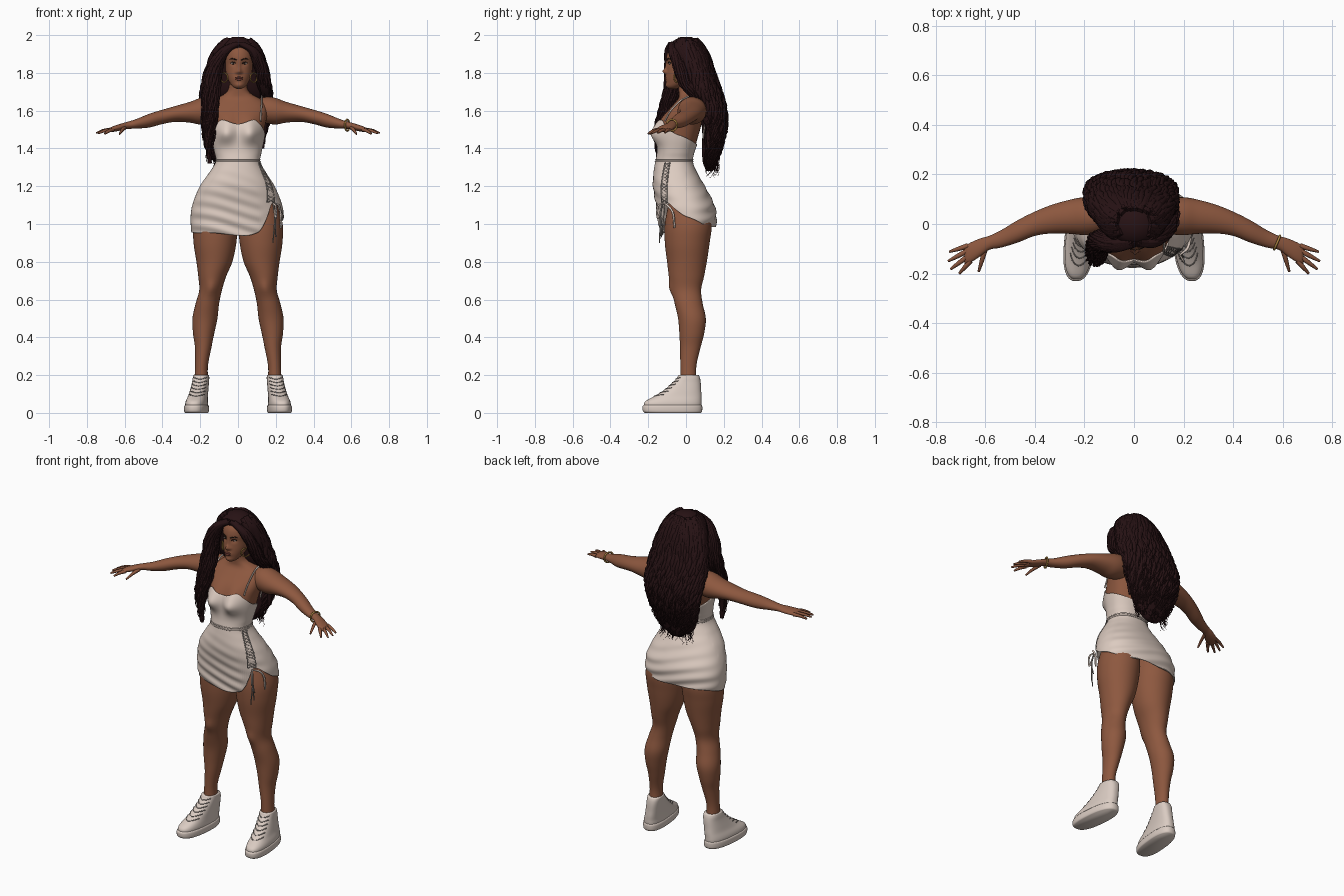
import bpy, bmesh, random
from math import sin, cos, radians, pi, exp, acos, copysign
from mathutils import Vector

random.seed(4)
if "Cube" in bpy.data.objects:
    bpy.data.objects.remove(bpy.data.objects["Cube"])


def material(name, *rgb):
    m = bpy.data.materials.new(name)
    m.use_nodes = True
    m.diffuse_color = (*rgb, 1)
    bsdf = m.node_tree.nodes["Principled BSDF"]
    bsdf.inputs["Base Color"].default_value = (*rgb, 1)
    bsdf.inputs["Roughness"].default_value = 0.7
    return m


SKIN = material("brown skin", .27, .098, .05)
HAIR = material("dark hair", .02, .006, .007)
CLOTH = material("cream cloth", .72, .60, .53)
SHOE = material("off white shoe", .70, .60, .54)
LACE = material("grey lace", .27, .24, .22)
GOLD = material("gold", .45, .25, .06)
LIP = material("lip", .20, .055, .04)
EYE = material("eye white", .5, .42, .38)
DARK = material("dark iris", .015, .008, .006)


def sample(table, k):
    """Smooth interpolation of table rows keyed by their first column."""
    t = sorted(table)
    k = min(max(k, t[0][0]), t[-1][0])
    i = max(j for j in range(len(t) - 1) if t[j][0] <= k)
    a, b = t[i], t[i + 1]
    p, n = t[max(i - 1, 0)], t[min(i + 2, len(t) - 1)]
    h = b[0] - a[0]
    u = (k - a[0]) / h
    out = []
    for c in range(1, len(a)):
        ma = (b[c] - p[c]) / (b[0] - p[0]) * h
        mb = (n[c] - a[c]) / (n[0] - a[0]) * h
        out.append(a[c] + u * ma + u * u * (3 * (b[c] - a[c]) - 2 * ma - mb)
                   + u ** 3 * (2 * (a[c] - b[c]) + ma + mb))
    return out


def surf(table, th, z, bumps=(), p=1):
    """Point on a lofted form; rows are (z, centre x, half width, front y, back y)."""
    cx, rx, yf, yb = sample(table, z)
    c, s = (copysign(abs(v) ** p, v) for v in (cos(th), sin(th)))
    x, y = rx * c, (yf + yb) / 2 + (yb - yf) / 2 * s
    for bx, bz, a, sx, sz in bumps:
        y -= a * exp(-((abs(x) - bx) / sx) ** 2 - ((z - bz) / sz) ** 2) * min(1, max(0, -3 * s))
    return Vector((x + cx, y, z))


def finish(name, me, mat):
    ob = bpy.data.objects.new(name, me)
    bpy.context.collection.objects.link(ob)
    me.materials.clear()
    me.materials.append(mat)
    me.polygons.foreach_set("use_smooth", [True] * len(me.polygons))
    return ob


def loft(name, table, mat, lo=None, hi=None, rows=36, segs=48, bumps=(), p=1, s=1, warp=None, cap=True):
    keys = [r[0] for r in table]
    lo = lo or (lambda th: min(keys))
    hi = hi or (lambda th: max(keys))
    bm = bmesh.new()
    rings = []
    for r in range(rows + 1):
        ring = []
        for i in range(segs):
            th = 2 * pi * i / segs - pi
            v = surf(table, th, lo(th) + (hi(th) - lo(th)) * r / rows, bumps, p)
            v = warp(v) if warp else v
            ring.append(bm.verts.new((v.x * s, v.y, v.z)))
        rings.append(ring)
    for a, b in zip(rings, rings[1:]):
        for i in range(segs):
            j = (i + 1) % segs
            bm.faces.new((a[i], a[j], b[j], b[i]))
    if cap:
        bm.faces.new(rings[0])
        bm.faces.new(rings[-1])
    bmesh.ops.recalc_face_normals(bm, faces=bm.faces)
    me = bpy.data.meshes.new(name)
    bm.to_mesh(me)
    bm.free()
    return finish(name, me, mat)


def tubes(name, paths, mat, closed=False):
    """Round tubes through lists of (x, y, z, radius)."""
    cu = bpy.data.curves.new(name, 'CURVE')
    cu.dimensions, cu.bevel_depth, cu.bevel_resolution, cu.use_fill_caps = '3D', 1, 1, True
    for path in paths:
        sp = cu.splines.new('POLY')
        sp.points.add(len(path) - 1)
        sp.use_cyclic_u = closed
        for pt, q in zip(sp.points, path):
            pt.co, pt.radius = (*q[:3], 1), q[3]
    tmp = bpy.data.objects.new("tmp", cu)
    bpy.context.collection.objects.link(tmp)
    dg = bpy.context.evaluated_depsgraph_get()
    me = bpy.data.meshes.new_from_object(tmp.evaluated_get(dg))
    bpy.data.objects.remove(tmp)
    return finish(name, me, mat)


def smooth(pts, n=14):
    keyed = [(i, *q) for i, q in enumerate(pts)]
    return [sample(keyed, (len(pts) - 1) * i / n) for i in range(n + 1)]


def ball(name, loc, scale, mat):
    bpy.ops.mesh.primitive_uv_sphere_add(segments=20, ring_count=12, location=loc, scale=scale)
    ob = bpy.context.object
    ob.name = name
    ob.data.materials.append(mat)
    bpy.ops.object.shade_smooth()


def ring(name, loc, rot, major, minor):
    bpy.ops.mesh.primitive_torus_add(location=loc, rotation=rot, major_radius=major, minor_radius=minor,
                                     major_segments=32, minor_segments=8)
    bpy.context.object.name = name
    bpy.context.object.data.materials.append(GOLD)
    bpy.ops.object.shade_smooth()


# Torso and neck
BUST = [(.066, 1.478, .045, .05, .05), (.06, 1.55, .012, .04, .04)]
torso = [(1.30, 0, .10, -.14, .02), (1.45, 0, .13, -.14, .06), (1.52, 0, .143, -.135, .08),
         (1.58, 0, .155, -.11, .09), (1.635, 0, .15, -.065, .09), (1.665, 0, .115, -.04, .085),
         (1.69, 0, .068, -.038, .075), (1.72, 0, .05, -.04, .065), (1.79, 0, .048, -.045, .055)]
loft("torso", torso, SKIN, bumps=BUST, p=.85)

# Head and face
head = [(1.715, .005, .012, -.088, -.05), (1.725, .005, .03, -.1, -.03), (1.75, .005, .05, -.104, .02),
        (1.79, .005, .066, -.104, .055), (1.84, .005, .073, -.1, .075), (1.89, .005, .075, -.102, .08),
        (1.93, .005, .062, -.085, .07), (1.97, .005, .02, -.03, .03)]
FACE = [(0, 1.808, .018, .012, .014), (0, 1.835, .009, .009, .03), (.03, 1.85, -.007, .016, .012),
        (0, 1.77, .006, .022, .014), (0, 1.735, .006, .02, .012), (.013, 1.803, .005, .008, .008)]
loft("head", head, SKIN, bumps=FACE, rows=56, segs=96)


def face_point(x, z):
    return surf(head, -acos(x / sample(head, z)[1]), z, FACE)


for s, side in ((1, "left"), (-1, "right")):
    e = face_point(s * .03, 1.85)
    ball(side + "_eye", e, (.013, .004, .0055), EYE)
    ball(side + "_iris", e + Vector((0, -.002, 0)), (.0055, .0035, .0055), DARK)
    tubes(side + "_upper_lid", [[(*face_point(s * x, z), .0025) for x, z in
          ((.016, 1.85), (.024, 1.856), (.033, 1.857), (.044, 1.852))]], DARK)
    tubes(side + "_eyebrow", [[(*face_point(s * x, z), r) for x, z, r in
          ((.012, 1.867, .003), (.025, 1.873, .0035), (.038, 1.876, .003), (.05, 1.869, .001))]], DARK)
    ring(side + "_hoop_earring", (.005 + s * .078, -.045, 1.775), (pi / 2, 0, s * .8), .025, .0035)
for z, h in ((1.775, .005), (1.766, .006)):
    ball("lip", face_point(0, z), (.021, .006, h), LIP)

# Arms and hands: rows run along x, with centre and half size in z
arm = [(.07, 1.6, .05, -.01, .08), (.15, 1.603, .07, -.04, .105), (.2, 1.597, .07, -.045, .108),
       (.25, 1.592, .056, -.04, .1), (.33, 1.583, .042, -.038, .078), (.40, 1.567, .038, -.048, .05),
       (.47, 1.547, .036, -.075, .015), (.54, 1.53, .025, -.096, -.027), (.585, 1.522, .019, -.104, -.048),
       (.62, 1.513, .018, -.13, -.058), (.66, 1.503, .015, -.155, -.075), (.685, 1.497, .01, -.16, -.09)]
fingers = [((.67, -.088, 1.5), (.745, -.112, 1.483)), ((.675, -.11, 1.5), (.75, -.15, 1.482)),
           ((.67, -.13, 1.5), (.74, -.182, 1.48)), ((.66, -.148, 1.5), (.705, -.2, 1.478)),
           ((.60, -.10, 1.51), (.627, -.192, 1.476))]
# Legs and shoes
leg = [(1.14, .11, .085, -.085, .10), (1.0, .12, .116, -.112, .135), (.9, .122, .113, -.112, .125),
       (.8, .125, .095, -.1, .11), (.72, .137, .073, -.09, .095), (.65, .145, .06, -.075, .08),
       (.58, .162, .062, -.06, .088), (.5, .175, .066, -.042, .105), (.42, .182, .056, -.035, .096),
       (.35, .184, .044, -.032, .078), (.25, .193, .034, -.03, .055), (.17, .195, .036, -.03, .055)]
shoe = [(.03, .213, .056, -.222, .08), (.05, .213, .057, -.222, .082), (.065, .212, .055, -.21, .082),
        (.09, .208, .05, -.165, .082), (.12, .204, .047, -.118, .08), (.16, .199, .044, -.072, .078),
        (.185, .197, .043, -.048, .074), (.2, .196, .041, -.04, .068)]
sole = [(0, .213, .058, -.218, .08), (.008, .213, .062, -.228, .085), (.035, .213, .062, -.23, .086),
        (.042, .213, .058, -.224, .083)]


def toe_out(v):
    return Vector((v.x - v.y * .09, v.y, v.z))


for s, side in ((1, "left"), (-1, "right")):
    loft(side + "_arm", arm, SKIN, s=s, rows=48, segs=32, warp=lambda v: Vector((v.z, v.y, v.x)))
    tubes(side + "_fingers", [smooth([(s * a[0], a[1], a[2], .011),
          (s * (a[0] + b[0]) / 2, (a[1] + b[1]) / 2, (a[2] + b[2]) / 2 + .004, .009),
          (s * b[0], b[1], b[2], .005)], 8) for a, b in fingers], SKIN)
    loft(side + "_leg", leg, SKIN, s=s, rows=60, bumps=[(0, .66, .012, .03, .035)])
    loft(side + "_shoe", shoe, SHOE, s=s, p=.8, warp=toe_out)
    loft(side + "_sole", sole, SHOE, s=s, p=.8, rows=10, warp=toe_out)
    rows = []
    for i in range(6):
        z = .088 + i * .018
        row = [toe_out(surf(shoe, radians(-90 + a), z + abs(a) * .0002, p=.8)) for a in range(-50, 51, 10)]
        rows.append([(s * v.x, v.y, v.z, .0028) for v in row])
    tubes(side + "_shoe_laces", rows, LACE)
    tubes(side + "_strap", [smooth([(s * x, y, z, .0045) for x, y, z in (
        (.12, -.112, 1.545), (.122, -.088, 1.59), (.125, -.055, 1.63), (.125, -.01, 1.665), (.125, .04, 1.674),
        (.12, .09, 1.64), (.1, .1, 1.55), (.09, .09, 1.45))], 24)], CLOTH)
ring("bracelet", (.578, -.075, 1.523), (0, pi / 2, -.4), .03, .005)

# Dress with a side slit and a scooped top
dress = [(.94, -.004, .242, -.135, .15), (1.03, -.004, .247, -.148, .16), (1.1, -.004, .238, -.158, .15),
         (1.2, -.004, .198, -.175, .1), (1.27, -.002, .152, -.172, .06), (1.33, 0, .118, -.163, .037),
         (1.38, 0, .125, -.154, .045), (1.45, 0, .14, -.15, .07), (1.52, 0, .15, -.145, .087),
         (1.57, 0, .158, -.125, .095)]
hem_line = [(-180, .955), (-120, .952), (-66, .955), (-40, 1.11), (-5, 1.045), (45, .99), (135, .985), (180, .955)]
top_line = [(-180, 1.47), (-140, 1.525), (-120, 1.552), (-90, 1.53), (-60, 1.552), (-40, 1.525), (0, 1.47),
            (90, 1.42), (180, 1.47)]


def line(rows):
    return lambda th: sample(rows, (th * 180 / pi + 180) % 360 - 180)[0]


def drape(v):
    f = .0035 * sin(v.z * 95 + v.x * 14 + 2 * sin(v.x * 9)) if v.z < 1.31 else 0
    return Vector((v.x, v.y + f * (1 if v.y > 0 else -1) * (1.31 - v.z) * 4, v.z))


ob = loft("dress", dress, CLOTH, line(hem_line), line(top_line), rows=90, segs=120, bumps=BUST, p=.88,
          warp=drape, cap=False)
mod = ob.modifiers.new("thickness", 'SOLIDIFY')
mod.thickness, mod.offset = .006, -1
tubes("waist_seam", [[(*surf(dress, radians(a), 1.33 + dz, p=.88), .003) for a in range(0, 360, 6)]
                     for dz in (0, .012)], CLOTH, closed=True)


def lace_point(i, d):
    u = i / 12
    return (*surf(dress, radians(-18 - 24 * u + d), 1.325 - .21 * u, p=.88), .0032)


tubes("dress_lacing", [[lace_point(i, 7 * (-1) ** (i + k)) for i in range(13)] for k in (0, 1)]
      + [[lace_point(i, d) for i in range(13)] for d in (-8, 8)], LACE)
knot = (.185, -.125, 1.11, .004)
tubes("hanging_strings", [smooth([knot, (.195, -.135, 1.04, .004), (x, y, z, .003)]) for x, y, z in
      ((.185, -.14, .90), (.2, -.13, .93), (.195, -.12, .97))], LACE)
tubes("bow_loops", [smooth([knot, (.215, -.10, 1.1, .006), (.225, -.07, 1.06, .006), (.228, -.06, .98, .005)]),
      smooth([knot, (.2, -.15, 1.09, .005), (.2, -.15, 1.03, .005), (.19, -.13, 1.08, .004)])], CLOTH)

# Hair: main mass, then wavy strands laid over it
mane = [(1.99, 0, .03, -.03, .03), (1.98, 0, .055, -.055, .05), (1.95, 0, .092, -.082, .08),
        (1.92, -.002, .115, -.078, .1), (1.88, -.005, .135, -.06, .12), (1.84, -.005, .148, -.04, .132),
        (1.8, -.008, .16, -.022, .145), (1.7, -.01, .178, .0, .18), (1.6, -.012, .178, .065, .207),
        (1.5, -.015, .162, .085, .208), (1.4, -.018, .132, .085, .182), (1.32, -.02, .09, .09, .16),
        (1.28, -.02, .04, .11, .14)]
loft("hair_mass", mane, HAIR)


def mane_strand(th, z0, z1, r, amp, n=30):
    ph, freq = random.uniform(0, 6), random.uniform(55, 75)
    pts = []
    for i in range(n + 1):
        u = i / n
        z = z0 + (z1 - z0) * u
        v = surf(mane, th + .05 * sin(z * 20 + ph), max(z, 1.33))
        a = amp * min(1, u * 2)
        pts.append((v.x + a * cos(z * freq + ph), v.y + a * sin(z * freq + ph), z, r * (1.08 - u * u)))
    return pts


tubes("hair_waves", [mane_strand(radians(-35 + 250 * i / 84), random.uniform(1.95, 1.978),
      random.uniform(1.27, 1.42), .014, .007) for i in range(85)], HAIR)
tubes("hair_curl_ends", [mane_strand(radians(random.uniform(-15, 195)), random.uniform(1.5, 1.75),
      random.uniform(1.24, 1.36), .0045, .014) for _ in range(60)], HAIR)


def lock(name, pts, count):
    core = smooth(pts, 36)
    paths = [[(x, y, z, r * .8) for x, y, z, r in core]]
    for k in range(count):
        ph, fr, end = random.uniform(0, 6), random.uniform(50, 70), random.randint(26, 36)
        path = []
        for i, (x, y, z, r) in enumerate(core[:end + 1]):
            a, w = 2 * pi * k / count, .007 * i / 36
            path.append((x + r * .8 * cos(a) + w * cos(z * fr + ph), y + r * .8 * sin(a) + w * sin(z * fr + ph),
                         z, .011 * (1.1 - i / end)))
        paths.append(path)
    tubes(name, paths, HAIR)


lock("right_front_lock", [(-.005, -.07, 1.955, .018), (-.075, -.08, 1.915, .03), (-.122, -.07, 1.83, .045),
     (-.14, -.07, 1.72, .053), (-.15, -.1, 1.6, .053), (-.155, -.13, 1.5, .045), (-.155, -.14, 1.41, .026),
     (-.15, -.135, 1.32, .012)], 26)
lock("left_side_lock", [(.015, -.07, 1.955, .015), (.08, -.065, 1.915, .025), (.12, -.035, 1.83, .034),
     (.14, 0, 1.74, .04), (.148, .05, 1.68, .038), (.14, .11, 1.56, .028), (.13, .12, 1.4, .01)], 20)
